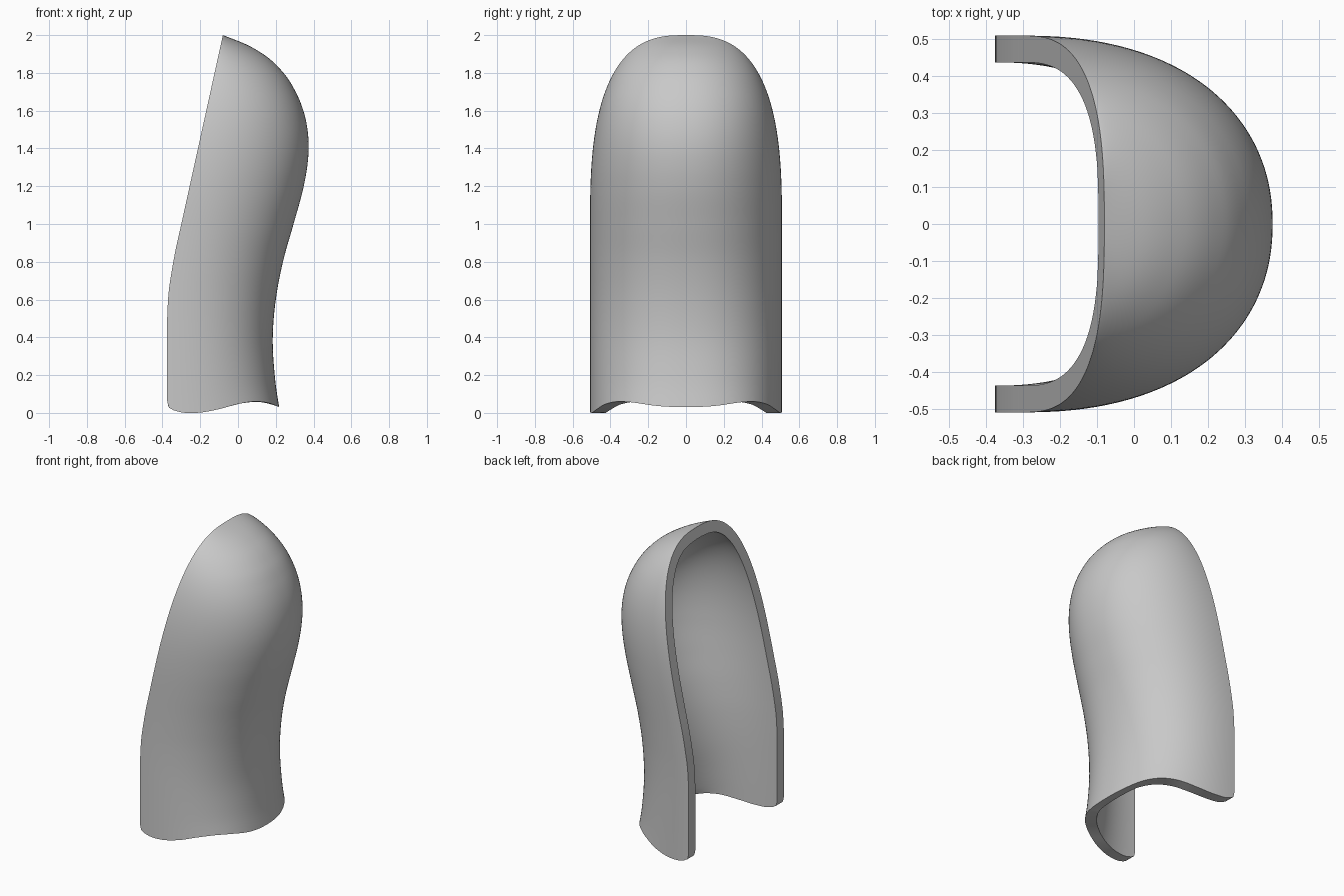
import bpy, bmesh, math

if "Cube" in bpy.data.objects:
    bpy.data.objects.remove(bpy.data.objects["Cube"])

# Profiles: (height, x) for the rear and the open edge; (x, z) for the wavy hem
REAR = [(0.0, .218), (.1, .203), (.2, .193), (.4, .184), (.6, .200), (.8, .238), (1.0, .294),
        (1.2, .348), (1.3, .366), (1.4, .374), (1.5, .368), (1.6, .346), (1.7, .305),
        (1.8, .241), (1.9, .132), (1.95, .045), (2.0, -.08)]
EDGE = [(0.0, -.375), (.3, -.375), (.55, -.373), (.65, -.366), (.75, -.351), (.85, -.333),
        (1.0, -.300), (1.5, -.190), (2.0, -.08)]
HEM = [(-.376, .07), (-.37, .04), (-.355, .023), (-.32, .008), (-.23, 0), (-.1, .02),
       (0, .047), (.1, .06), (.16, .053), (.22, .03)]


def smooth(points, t):
    """Cubic Hermite interpolation through unevenly spaced points."""
    n = len(points)
    t = min(max(t, points[0][0]), points[-1][0])
    i = 0
    while i < n - 2 and t > points[i + 1][0]:
        i += 1

    def chord(k):
        return (points[k + 1][1] - points[k][1]) / (points[k + 1][0] - points[k][0])

    def slope(k):
        if k == 0 or k == n - 1:
            return chord(min(k, n - 2))
        h0, h1 = points[k][0] - points[k - 1][0], points[k + 1][0] - points[k][0]
        return (chord(k - 1) * h1 + chord(k) * h0) / (h0 + h1)
    (x0, y0), (x1, y1) = points[i], points[i + 1]
    h = x1 - x0
    s = (t - x0) / h
    return ((2*s**3 - 3*s**2 + 1) * y0 + (s**3 - 2*s**2 + s) * h * slope(i)
            + (3*s**2 - 2*s**3) * y1 + (s**3 - s**2) * h * slope(i + 1))


def half_width(z):
    r = min(max(z - 1, 0), 1)
    return .508 * (1 - r**2.75) ** (1 / 2.75)


def shell_point(z, t):
    """Point of the outer surface: a U-shaped section at each height, t from -1 to 1."""
    angle = math.pi / 2 * math.sin(math.pi / 2 * t)
    power = .93 - .08 * max(0, 1 - z / 1.2)
    depth_power = power + .8 * max(0, (z - 1.4) / .6) ** 4
    s, c = math.sin(angle), max(math.cos(angle), 0)
    front = smooth(EDGE, z)
    x = front + (smooth(REAR, z) - front) * c ** depth_power
    y = math.copysign(half_width(z) * abs(s) ** power, s)
    return x, y, z + smooth(HEM, x) * max(0, 1 - z / .5) ** 2


# Curved shell
ROWS, COLS = 90, 120
bm = bmesh.new()
grid = []
for r in range(ROWS):
    z = 2 - 2 * (1 - r / ROWS) ** 1.7
    grid.append([bm.verts.new(shell_point(z, 2 * c / COLS - 1)) for c in range(COLS + 1)])
grid.append([bm.verts.new((-.08, 0, 2))] * (COLS + 1))
for r in range(ROWS):
    for c in range(COLS):
        a, b = grid[r][c], grid[r][c + 1]
        d, e = grid[r + 1][c + 1], grid[r + 1][c]
        bm.faces.new((a, b, d) if d is e else (a, b, d, e))
mesh = bpy.data.meshes.new("curved_shell")
bm.to_mesh(mesh)
bm.free()
shell = bpy.data.objects.new("curved_shell", mesh)
bpy.context.collection.objects.link(shell)

# Wall thickness, growing inward
outer_count = len(mesh.vertices)
bpy.context.view_layer.objects.active = shell
shell.select_set(True)
wall = shell.modifiers.new("wall", 'SOLIDIFY')
wall.thickness = .072
wall.offset = -1
bpy.ops.object.modifier_apply(modifier=wall.name)

# Trim the inner wall flush with the hem and with the open edge plane
for k, v in enumerate(list(mesh.vertices)[outer_count:]):
    row, col = divmod(k, COLS + 1)
    edge = smooth(EDGE, v.co.z)
    if row == 0:
        v.co.z = smooth(HEM, v.co.x)
    elif row == ROWS or col in (0, COLS) or v.co.x < edge:
        v.co.x = edge
mesh.update()
bpy.ops.object.shade_smooth_by_angle(angle=math.radians(40))

# Plain grey
grey = bpy.data.materials.new("grey")
grey.diffuse_color = (.58, .58, .58, 1)
grey.use_nodes = True
grey.node_tree.nodes["Principled BSDF"].inputs["Base Color"].default_value = grey.diffuse_color
mesh.materials.append(grey)
